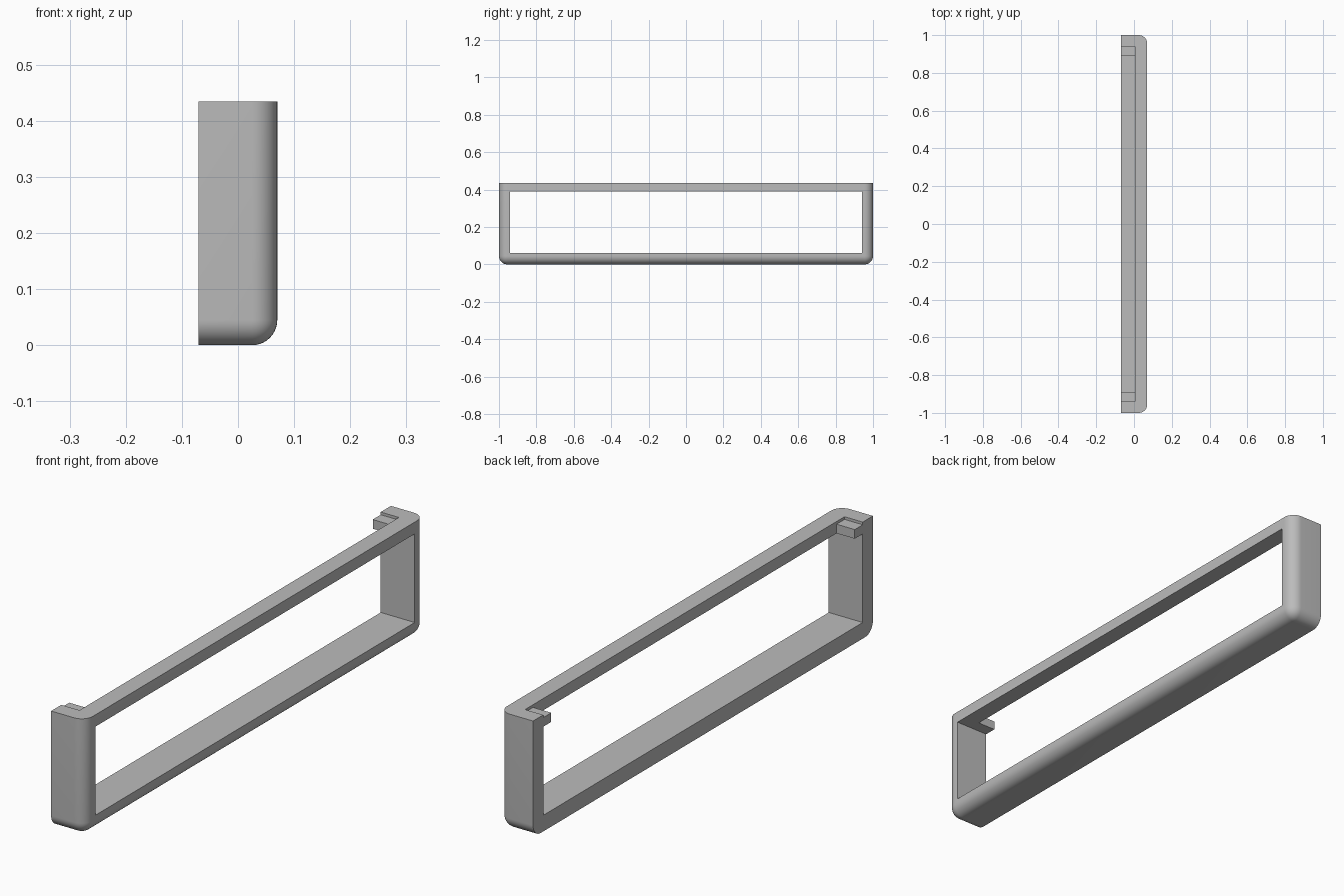
import bpy, bmesh, math
from mathutils import Vector

cube = bpy.data.objects.get("Cube")
if cube:
    bpy.data.objects.remove(cube, do_unlink=True)

HALF_X, HALF_Y, TOP = 0.07, 1.0, 0.434
RADIUS = 0.045          # outer rounding
WALL_Y = 0.94           # inner face of the end walls
SILL, LINTEL = 0.06, 0.39
BAR_X = 0.005           # back face of the top bar

grey = bpy.data.materials.new("light grey")
grey.use_nodes = True
colour = (0.5, 0.5, 0.5, 1)
grey.diffuse_color = colour
grey.node_tree.nodes["Principled BSDF"].inputs["Base Color"].default_value = colour


def box(name, low, high, rounded=None):
    """Box between two corners; edges chosen by the rule get a round bevel."""
    low, high = Vector(low), Vector(high)
    bm = bmesh.new()
    bmesh.ops.create_cube(bm, size=1)
    for v in bm.verts:
        v.co = (low + high) / 2 + v.co * (high - low)
    if rounded:
        edges = [e for e in bm.edges if rounded(e)]
        bmesh.ops.bevel(bm, geom=edges, offset=RADIUS, segments=10,
                        profile=0.5, affect='EDGES')
    mesh = bpy.data.meshes.new(name)
    bm.to_mesh(mesh)
    bm.free()
    obj = bpy.data.objects.new(name, mesh)
    mesh.materials.append(grey)
    bpy.context.collection.objects.link(obj)
    return obj


def outer_edge(e):
    """Edges between two of the front, bottom and end faces."""
    mid = (e.verts[0].co + e.verts[1].co) / 2
    sides = (mid.x > HALF_X - 0.01, mid.z < 0.01, abs(mid.y) > HALF_Y - 0.01)
    return sum(sides) == 2


# Frame body, rounded at the front, bottom and ends
frame = box("frame", (-HALF_X, -HALF_Y, 0), (HALF_X, HALF_Y, TOP), outer_edge)

# Window through the frame, and the recess behind the top bar
cutters = [
    box("window_cutter", (-0.2, -WALL_Y, SILL), (0.2, WALL_Y, LINTEL)),
    box("recess_cutter", (-0.2, -WALL_Y, 0.2), (BAR_X, WALL_Y, 0.6)),
]
bpy.context.view_layer.objects.active = frame
for cutter in cutters:
    cutter.hide_render = True
    mod = frame.modifiers.new("cut", 'BOOLEAN')
    mod.operation = 'DIFFERENCE'
    mod.solver = 'EXACT'
    mod.object = cutter
    bpy.ops.object.modifier_apply(modifier=mod.name)
    bpy.data.objects.remove(cutter, do_unlink=True)

bpy.ops.object.select_all(action='DESELECT')
frame.select_set(True)
bpy.ops.object.shade_smooth_by_angle(angle=math.radians(30))

# Small tabs at the top of each end wall
for name, side in (("front_tab", -1), ("back_tab", 1)):
    y = sorted((side * 0.893, side * WALL_Y))
    box(name, (-HALF_X, y[0], LINTEL), (BAR_X, y[1], 0.424))
